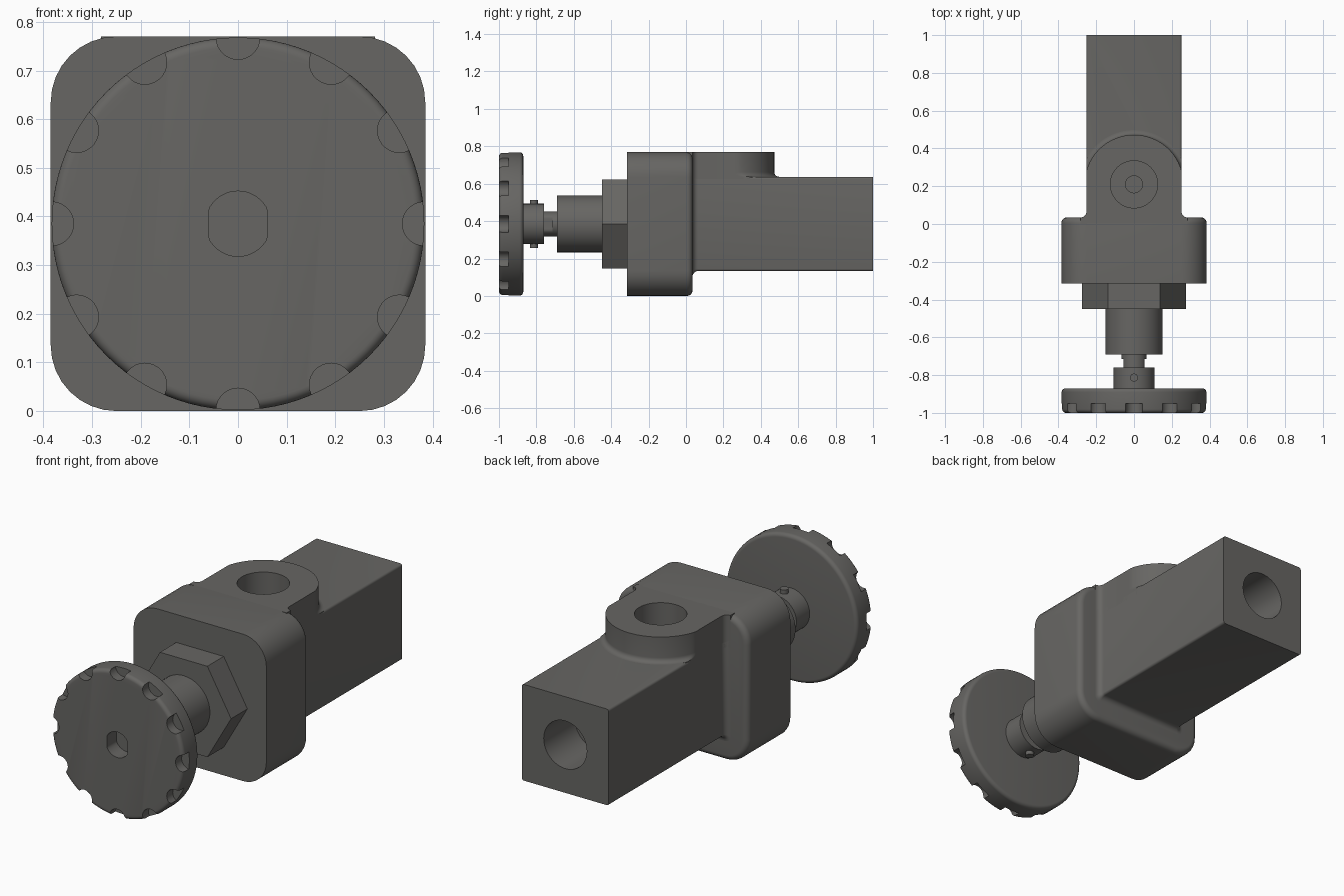
import bpy, bmesh
from math import sin, cos, pi, radians
from mathutils import Vector

cube = bpy.data.objects.get("Cube")
if cube:
    bpy.data.objects.remove(cube, do_unlink=True)

CZ = 0.385            # height of the main axis
BAR = 0.252           # half width of the square bar
PORT_Y = 0.21         # position of the top port

metal = bpy.data.materials.new("dark_grey_metal")
metal.use_nodes = True
grey = (0.135, 0.132, 0.125, 1)
metal.diffuse_color = grey
metal.node_tree.nodes["Principled BSDF"].inputs["Base Color"].default_value = grey


def loft(name, rings):
    """Closed solid through a list of equal-length point rings."""
    bm = bmesh.new()
    loops = [[bm.verts.new(p) for p in ring] for ring in rings]
    n = len(loops[0])
    for a, b in zip(loops, loops[1:]):
        for i in range(n):
            j = (i + 1) % n
            bm.faces.new((a[i], a[j], b[j], b[i]))
    bm.faces.new(loops[0])
    bm.faces.new(loops[-1])
    bmesh.ops.recalc_face_normals(bm, faces=bm.faces)
    mesh = bpy.data.meshes.new(name)
    bm.to_mesh(mesh)
    bm.free()
    mesh.materials.append(metal)
    obj = bpy.data.objects.new(name, mesh)
    bpy.context.collection.objects.link(obj)
    return obj


def circle(y, r, n=64, x=0, z=CZ):
    return [(x + r * cos(2 * pi * i / n), y, z + r * sin(2 * pi * i / n)) for i in range(n)]


def flat_circle(z, r, y, n=48):
    return [(r * cos(2 * pi * i / n), y + r * sin(2 * pi * i / n), z) for i in range(n)]


def double_d(y, r, flat, n=48):
    return [(max(-flat, min(flat, x)), yy, z) for x, yy, z in circle(y, r, n)]


def rounded_square(y, half, r, seg=8):
    pts = []
    for q, (sx, sz) in enumerate(((1, 1), (-1, 1), (-1, -1), (1, -1))):
        for i in range(seg + 1):
            a = (q + i / seg) * pi / 2
            pts.append((sx * (half - r) + r * cos(a), y, CZ + sz * (half - r) + r * sin(a)))
    return pts


def cut(obj, cutters):
    for c in cutters:
        mod = obj.modifiers.new("cut", "BOOLEAN")
        mod.operation, mod.solver, mod.object = "DIFFERENCE", "EXACT", c
        bpy.context.view_layer.objects.active = obj
        bpy.ops.object.modifier_apply(modifier=mod.name)


quarter = [radians(a) for a in range(0, 91, 15)]

# Valve body block with a rounded back edge
e = 0.03
loft("body_block", [rounded_square(-0.315, 0.385, 0.135)] +
     [rounded_square(0.005 + e * sin(a), 0.385 - e + e * cos(a), 0.135 - e + e * cos(a))
      for a in quarter])

# Square bar, flaring into the block
bar = loft("square_bar",
           [rounded_square(0.0, BAR + e, 0.03, 4)] +
           [rounded_square(0.035 + e * (1 - cos(a)), BAR + e * (1 - sin(a)), 0.012 + 0.018 * (1 - sin(a)), 4)
            for a in quarter] +
           [rounded_square(1.0, BAR, 0.012, 4)])


# Port boss with a round end and a fillet at its foot
def boss_outline(z, r):
    side = [(BAR + e, 0.0)] + [(BAR + e * (1 - sin(a)), 0.035 + e * (1 - cos(a))) for a in quarter]
    arc = []
    for i in range(49):
        a = pi * i / 48
        arc.append((max(-BAR, min(BAR, r * cos(a))), PORT_Y + r * sin(a)))
    left = [(-x, y) for x, y in reversed(side)]
    return [(x, y, z) for x, y in side + arc + left]


boss = loft("port_boss", [boss_outline(0.6, 0.287)] +
            [boss_outline(0.637 + 0.025 * (1 - cos(a)), 0.262 + 0.025 * (1 - sin(a))) for a in quarter] +
            [boss_outline(0.77, 0.262)])

# Threaded ports and the narrow passages behind them
port_cut = loft("port_cutter", [flat_circle(0.5, 0.125, PORT_Y), flat_circle(0.9, 0.125, PORT_Y)])
port_hole = loft("port_passage", [flat_circle(0.34, 0.045, PORT_Y), flat_circle(0.55, 0.045, PORT_Y)])
end_cut = loft("end_cutter", [circle(0.74, 0.125, 48), circle(1.1, 0.125, 48)])
cut(bar, [port_cut, port_hole, end_cut])
cut(boss, [port_cut])

# Hexagon nut, bonnet and stem
loft("hex_nut", [circle(-0.45, 0.275, 6), circle(-0.3, 0.275, 6)])
loft("bonnet", [circle(-0.69, 0.152), circle(-0.44, 0.152)])
loft("stem_collar", [circle(-0.715, 0.067, 48), circle(-0.68, 0.067, 48)])
loft("stem", [double_d(-0.78, 0.067, 0.056), double_d(-0.7, 0.067, 0.056)])

# Handwheel with rounded rims, grip notches and a two-flat socket
R, f = 0.383, 0.02
wheel = loft("handwheel",
             [circle(-1 + f * (1 - sin(a)), R - f + f * cos(a), 96) for a in reversed(quarter)] +
             [circle(-0.87 - f * (1 - sin(a)), R - f + f * cos(a), 96) for a in quarter])
notches = []
for k in range(12):
    a = k * pi / 6
    x, z = R * cos(a), CZ + R * sin(a)
    notches.append(loft("notch_cutter", [circle(-1.1, 0.045, 28, x, z), circle(-0.95, 0.045, 28, x, z)]))
socket = loft("socket_cutter", [double_d(-1.1, 0.067, 0.06), double_d(-0.92, 0.067, 0.06)])
cut(wheel, notches + [socket])

# Wheel hub with its two set screws
loft("wheel_hub", [circle(-0.88, 0.108), circle(-0.76, 0.108)])
for name, sign in (("upper_set_screw", 1), ("lower_set_screw", -1)):
    loft(name, [flat_circle(CZ + sign * h, 0.021, -0.813, 24) for h in (0.07, 0.128)])

for c in notches + [socket, port_cut, port_hole, end_cut]:
    bpy.data.objects.remove(c, do_unlink=True)

# Smooth the curved faces and keep hard edges
bpy.ops.object.select_all(action="DESELECT")
for obj in bpy.context.collection.objects:
    if obj.type == "MESH":
        obj.select_set(True)
        bpy.context.view_layer.objects.active = obj
bpy.ops.object.shade_smooth_by_angle(angle=radians(30))
